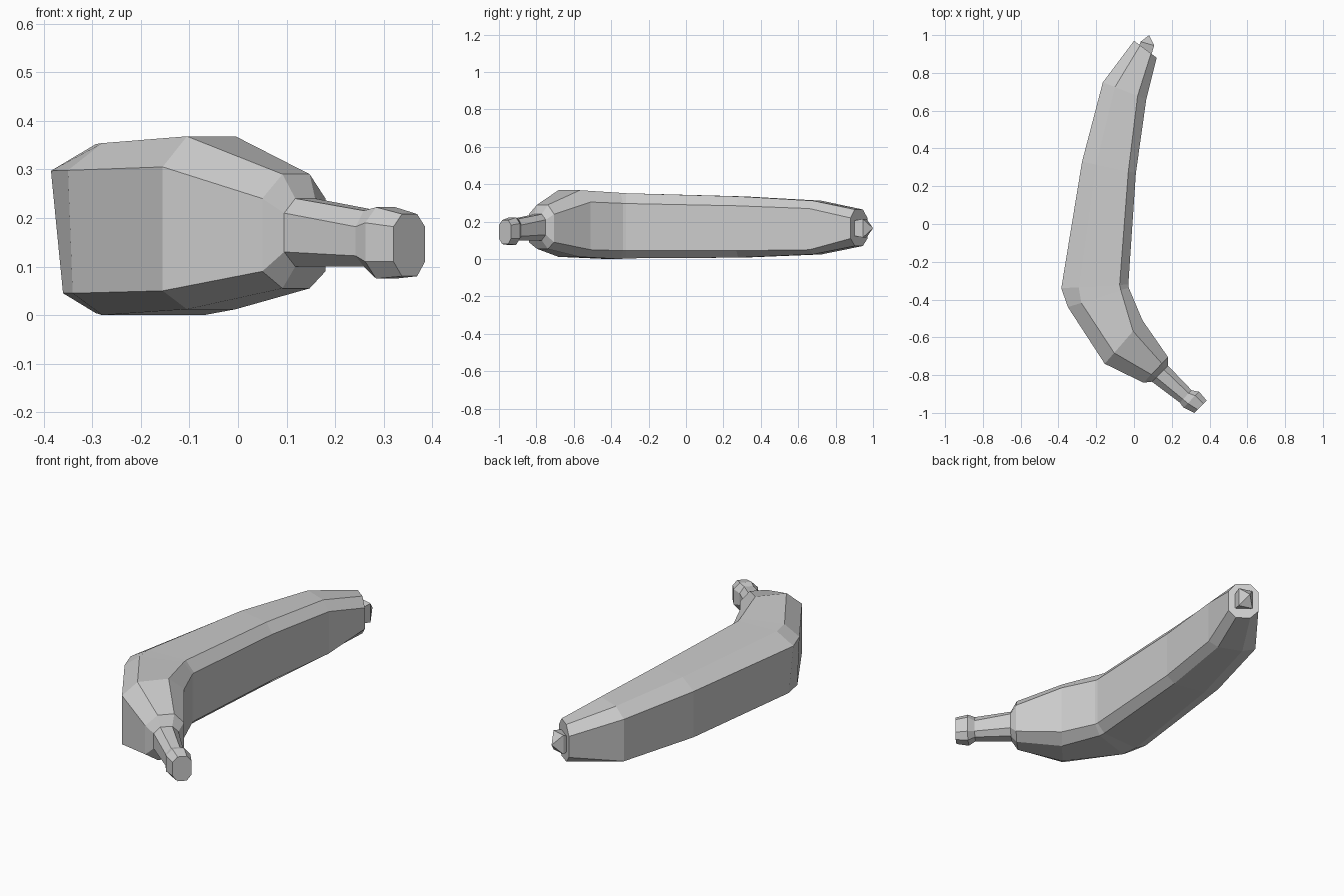
import bpy


def octagon(L, R, bottom, low, high, top, u1=0.27, u2=0.75, lean=0.0):
    """Chamfered section standing upright between outer point L and inner point R."""
    def at(u, z):
        return (L[0] + (R[0] - L[0]) * u, L[1] + (R[1] - L[1]) * u, z)
    return [at(lean, low), at(0, high), at(u1, top), at(u2, top),
            at(1, high), at(1, low), at(u2, bottom), at(u1, bottom)]


def loft(name, rings, apex=None):
    n = len(rings[0])
    verts = [p for r in rings for p in r]
    faces = [tuple(range(n))]
    for k in range(len(rings) - 1):
        for i in range(n):
            j = (i + 1) % n
            faces.append((k * n + i, (k + 1) * n + i, (k + 1) * n + j, k * n + j))
    base = (len(rings) - 1) * n
    if apex:
        verts.append(apex)
        faces += [(base + i, len(verts) - 1, base + (i + 1) % n) for i in range(n)]
    else:
        faces.append(tuple(base + i for i in reversed(range(n))))
    mesh = bpy.data.meshes.new(name)
    mesh.from_pydata(verts, [], faces)
    import bmesh
    bm = bmesh.new()
    bm.from_mesh(mesh)
    bmesh.ops.recalc_face_normals(bm, faces=bm.faces)
    bm.to_mesh(mesh)
    bm.free()
    obj = bpy.data.objects.new(name, mesh)
    bpy.context.collection.objects.link(obj)
    return obj


# Curved fruit body, from blossom end to stem end
loft("banana_body", [
    octagon((0.00, 0.97), (0.12, 0.88), 0.07, 0.11, 0.22, 0.265),
    octagon((-0.165, 0.75), (0.065, 0.66), 0.025, 0.05, 0.27, 0.312, 0.28, 0.80),
    octagon((-0.275, 0.33), (0.01, 0.27), 0.008, 0.045, 0.285, 0.335, 0.26, 0.86),
    octagon((-0.385, -0.34), (-0.03, -0.32), 0.004, 0.045, 0.297, 0.352, 0.26, 0.87, 0.07),
    octagon((-0.35, -0.44), (-0.028, -0.337), 0.0, 0.045, 0.298, 0.354, 0.22, 0.87, 0.03),
    octagon((-0.155, -0.74), (0.045, -0.51), 0.012, 0.05, 0.305, 0.368, 0.25, 0.75),
    octagon((0.05, -0.84), (0.18, -0.705), 0.055, 0.09, 0.24, 0.29, 0.32, 0.75),
    octagon((0.095, -0.835), (0.18, -0.75), 0.10, 0.13, 0.21, 0.24),
])

# Stem with flared tip
loft("stem", [
    octagon((0.095, -0.835), (0.18, -0.75), 0.10, 0.13, 0.21, 0.24),
    octagon((0.242, -0.945), (0.305, -0.88), 0.10, 0.122, 0.182, 0.215),
    octagon((0.262, -0.972), (0.345, -0.888), 0.075, 0.11, 0.19, 0.222),
    octagon((0.32, -1.0), (0.385, -0.935), 0.08, 0.11, 0.182, 0.208),
])


def square(L, R, z0, z1):
    return [(*L, z0), (*L, z1), (*R, z1), (*R, z0)]


# Pointed blossom nub
loft("blossom_nub", [
    square((0.028, 0.945), (0.092, 0.897), 0.125, 0.205),
    square((0.035, 0.965), (0.107, 0.945), 0.115, 0.215),
], apex=(0.08, 1.0, 0.165))
